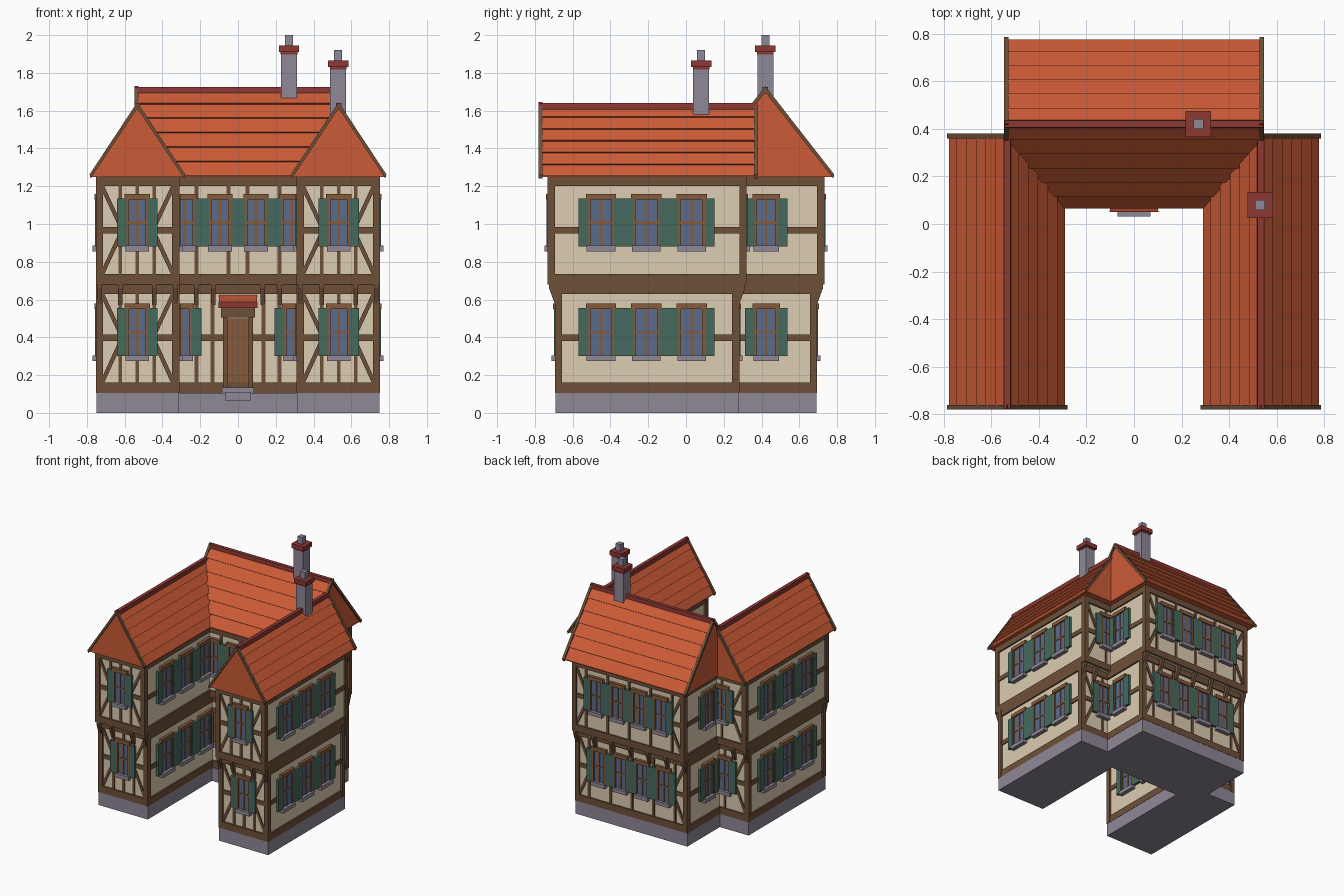
import bpy, bmesh, math

if "Cube" in bpy.data.objects:
    bpy.data.objects.remove(bpy.data.objects["Cube"])

def lin(h):
    v = [int(h[i:i + 2], 16) / 255 for i in (0, 2, 4)]
    return [c / 12.92 if c <= 0.04045 else ((c + 0.055) / 1.055) ** 2.4 for c in v] + [1]

mats = {}
for name, h in dict(plaster="DCCDB2", timber="6E5039", window_wood="855A3A", roof_tile="CB5B36",
                    ridge_red="8C3832", stone="8F8896", shutter_green="466A5E", glass="5B6B8B").items():
    mats[name] = bpy.data.materials.new(name)
    mats[name].diffuse_color = lin(h)

parts = {}  # part name -> (bmesh, material name)

def prism(part, mat, ring_a, ring_b):
    """Solid between two matching outlines, added to the named part."""
    bm = parts.setdefault(part, (bmesh.new(), mat))[0]
    a = [bm.verts.new(p) for p in ring_a]
    b = [bm.verts.new(p) for p in ring_b]
    fs = [bm.faces.new(a), bm.faces.new(b[::-1])]
    n = len(a)
    for i in range(n):
        fs.append(bm.faces.new((a[i], b[i], b[(i + 1) % n], a[(i + 1) % n])))
    bmesh.ops.recalc_face_normals(bm, faces=fs)

def box(part, mat, x0, x1, y0, y1, z0, z1):
    r = [(x0, y0), (x1, y0), (x1, y1), (x0, y1)]
    prism(part, mat, [(x, y, z0) for x, y in r], [(x, y, z1) for x, y in r])

class Wall:
    """Flat wall: u runs along it, d points outward from coordinate c."""
    def __init__(self, axis, sign, c, u0, u1):
        self.axis, self.s, self.c, self.u0, self.u1 = axis, sign, c, u0, u1

    def p(self, u, z, d):
        k = self.c + self.s * d
        return (k, u, z) if self.axis == 'x' else (u, k, z)

    def slab(self, part, mat, poly, d0, d1):
        prism(part, mat, [self.p(u, z, d0) for u, z in poly], [self.p(u, z, d1) for u, z in poly])

    def rect(self, part, mat, u0, u1, z0, z1, d0, d1):
        self.slab(part, mat, [(u0, z0), (u1, z0), (u1, z1), (u0, z1)], d0, d1)

    def beam(self, a, b, w=0.022):
        """Slanted timber between two wall points."""
        dx, dz = b[0] - a[0], b[1] - a[1]
        l = math.hypot(dx, dz)
        nx, nz = -dz / l * w / 2, dx / l * w / 2
        self.slab("diagonal_braces", "timber", [(a[0] + nx, a[1] + nz), (b[0] + nx, b[1] + nz),
                  (b[0] - nx, b[1] - nz), (a[0] - nx, a[1] - nz)], -0.005, 0.008)

    def bracket(self, u):
        q = [(0, 0.57), (0.012, 0.57), (0.045, 0.66), (0.045, 0.68), (0, 0.68)]
        prism("jetty_brackets", "timber", [self.p(u - 0.012, z, d) for d, z in q],
              [self.p(u + 0.012, z, d) for d, z in q])

def window(w, u, zb, hw):
    """Shuttered window whose sill top is at zb."""
    T, F = "window_frames", "window_wood"
    w.rect("window_glass", "glass", u - hw, u + hw, zb, zb + 0.26, 0, 0.009)
    for s in (-1, 1):
        a, b = sorted((u + s * hw, u + s * (hw - 0.014)))
        w.rect(T, F, a, b, zb, zb + 0.26, 0, 0.018)
        a, b = sorted((u + s * hw, u + s * (hw + 0.05)))
        w.rect("shutters", "shutter_green", a, b, zb, zb + 0.255, 0, 0.02)
    w.rect(T, F, u - 0.007, u + 0.007, zb, zb + 0.26, 0, 0.014)
    w.rect(T, F, u - hw, u + hw, zb + 0.12, zb + 0.132, 0, 0.014)
    w.rect(T, F, u - hw - 0.01, u + hw + 0.01, zb + 0.25, zb + 0.28, 0, 0.023)
    w.rect("window_sills", "stone", u - hw - 0.006, u + hw + 0.006, zb - 0.025, zb + 0.005, 0, 0.032)

# Heights of each storey: base, bottom rail top, top rail base, top, mid rail, sill
STOREYS = [(0.105, 0.16, 0.63, 0.685, 0.38, 0.3), (0.68, 0.735, 1.2, 1.255, 0.95, 0.88)]

def dress(w, level, wins, hw, studs=(), braced=False):
    """Timber frame and windows for one storey of one wall."""
    z0, z1, z2, z3, zm, zs = STOREYS[level]
    e = 0.012
    a, b = w.u0 - e, w.u1 + e
    for lo, hi, d in ((z0, z1, e), (z2, z3, e), (zm, zm + 0.035, 0.008)):
        w.rect("rails", "timber", a, b, lo, hi, -0.005, d)
    for lo, hi in ((a, a + 0.036), (b - 0.036, b)):
        w.rect("corner_posts", "timber", lo, hi, z0, z3, -0.005, e + 0.002)
    for u in studs:
        w.rect("studs", "timber", u - 0.01, u + 0.01, z1, z2, -0.005, 0.007)
    if braced:
        for u, s in ((a + 0.03, 1), (b - 0.03, -1)):
            w.beam((u, z1), (u + s * 0.1, zm))
            w.beam((u, z2), (u + s * 0.1, zm + 0.035))
    for u in wins:
        window(w, u, zs, hw)

# Stone footing
box("main_footing", "stone", -0.495, 0.495, 0.12, 0.69, 0, 0.105)
for s in (-1, 1):
    x0, x1 = sorted((s * 0.315, s * 0.75))
    box("wing_footings", "stone", x0, x1, -0.69, 0.28, 0, 0.105)

# Storeys: the upper one juts out at the front and back
FOUR = [-0.285, -0.095, 0.095, 0.285]
for lv, jut in ((0, 0), (1, 0.038)):
    z0, z3 = (0.1, 0.69) if lv == 0 else (0.678, 1.256)
    yb0, yb1 = 0.14 - jut, 0.68 + jut
    yw0, yw1 = -0.68 - jut, 0.268 + jut
    box("main_walls", "plaster", -0.485, 0.485, yb0, yb1, z0, z3)
    court, back = Wall('y', -1, yb0, -0.485, 0.485), Wall('y', 1, yb1, -0.485, 0.485)
    if lv == 0:
        dress(court, 0, [-0.3, 0.3], 0.057, (-0.22, -0.135, 0.135, 0.22))
    else:
        dress(court, 1, FOUR, 0.057, (-0.22, -0.05, 0.05, 0.22))
    dress(back, lv, FOUR, 0.057, (-0.38, -0.19, 0, 0.19, 0.38), True)
    if lv == 0:
        for i in range(7):
            back.bracket(-0.48 + i * 0.16)
        for u in (-0.22, -0.13, 0.13, 0.22):
            court.bracket(u)
    for s in (-1, 1):
        x0, x1 = sorted((s * 0.325, s * 0.738))
        box("wing_walls", "plaster", x0, x1, yw0, yw1, z0, z3)
        dress(Wall('x', s, s * 0.485, yb0, yb1), lv, [0.425], 0.062)
        dress(Wall('x', s, s * 0.738, yw0, yw1), lv, [-0.45, -0.21, 0.03], 0.07)
        dress(Wall('x', -s, s * 0.325, yw0, yw1), lv, [-0.45, -0.21, 0.03], 0.07)
        for sy, c in ((-1, yw0), (1, yw1)):
            w = Wall('y', sy, c, x0, x1)
            m = s * 0.533
            dress(w, lv, [m], 0.057, (m,) if sy > 0 else (m - 0.09, m, m + 0.09), True)
            if lv == 0:
                for u in (x0 + 0.005, m - 0.09, m + 0.09, x1 - 0.005):
                    w.bracket(u)

def roof(name, axis, c, hw, h, a, b, n=6):
    """Gabled roof with stepped tile courses, ridge cap and bargeboards."""
    zb = 1.25
    L = math.hypot(hw, h)
    nx, nz = h / L, hw / L
    side = [(hw, zb)]
    for i in range(n):
        for t, o in ((i / n, 0.011), ((i + 1) / n, 0.001)):
            side.append((hw * (1 - t) + nx * o * (i > 0), zb + h * t + nz * o))
    side[-1] = (0, zb + h)
    prof = side + [(-x, z) for x, z in side[-2::-1]]

    def put(v, x, z):
        return (v, c + x, z) if axis == 'x' else (c + x, v, z)

    def ext(part, mat, q, v0, v1):
        prism(part, mat, [put(v0, x, z) for x, z in q], [put(v1, x, z) for x, z in q])

    ext(name, "roof_tile", prof, a + 0.012, b - 0.012)
    top = zb + h
    ext(name + "_ridge_cap", "ridge_red", [(-0.016, top - 0.02), (0.016, top - 0.02), (0.014, top + 0.015),
        (-0.014, top + 0.015)], a + 0.003, b - 0.003)
    for v in (a, b - 0.02):
        for s in (-1, 1):
            ext(name + "_bargeboards", "timber", [(s * (hw + 0.004), zb - 0.008), (0, top - 0.012),
                (0, top + 0.02), (s * (hw + 0.01), zb + 0.012)], v, v + 0.02)

roof("main_roof", 'x', 0.42, 0.355, 0.46, -0.547, 0.547)
for s in (-1, 1):
    roof("left_wing_roof" if s < 0 else "right_wing_roof", 'y', s * 0.533, 0.243, 0.375, -0.78, 0.38)

# Chimneys: shaft, cap slab with lip, pot
for x, y, z0, z in ((0.27, 0.42, 1.5, 1.91), (0.53, 0.08, 1.45, 1.83)):
    for part, mat, r, lo, hi in (("chimney_shafts", "stone", 0.042, z0, z + 0.005),
                                 ("chimney_caps", "ridge_red", 0.054, z, z + 0.035),
                                 ("chimney_caps", "ridge_red", 0.044, z - 0.012, z),
                                 ("chimney_pots", "stone", 0.021, z + 0.03, z + 0.09)):
        box(part, mat, x - r, x + r, y - r, y + r, lo, hi)

# Entrance: door leaf, jambs, lintel, canopy and steps
box("door_leaf", "window_wood", -0.055, 0.055, 0.128, 0.145, 0.12, 0.5)
for u in (-0.028, 0.028):
    box("door_panels", "timber", u - 0.002, u + 0.002, 0.125, 0.13, 0.14, 0.49)
for s in (-1, 1):
    x0, x1 = sorted((s * 0.055, s * 0.08))
    box("door_jambs", "timber", x0, x1, 0.105, 0.145, 0.12, 0.53)
box("door_lintel", "timber", -0.09, 0.09, 0.085, 0.145, 0.505, 0.56)
tri = [(0.055, 0.56), (0.14, 0.56), (0.14, 0.625), (0.055, 0.588)]
prism("door_canopy", "roof_tile", [(-0.1, y, z) for y, z in tri], [(0.1, y, z) for y, z in tri])
box("canopy_edge", "ridge_red", -0.102, 0.102, 0.05, 0.056, 0.555, 0.588)
box("upper_step", "stone", -0.085, 0.085, 0.06, 0.145, 0.1, 0.135)
box("lower_step", "stone", -0.07, 0.07, 0.032, 0.145, 0.065, 0.11)

# Turn the collected parts into objects
for name, (bm, mat) in parts.items():
    me = bpy.data.meshes.new(name)
    bm.to_mesh(me)
    bm.free()
    me.materials.append(mats[mat])
    bpy.context.collection.objects.link(bpy.data.objects.new(name, me))

for m in bpy.data.materials:
    if m.users and not m.is_grease_pencil:
        m.use_nodes = True
        m.node_tree.nodes["Principled BSDF"].inputs["Base Color"].default_value = m.diffuse_color
